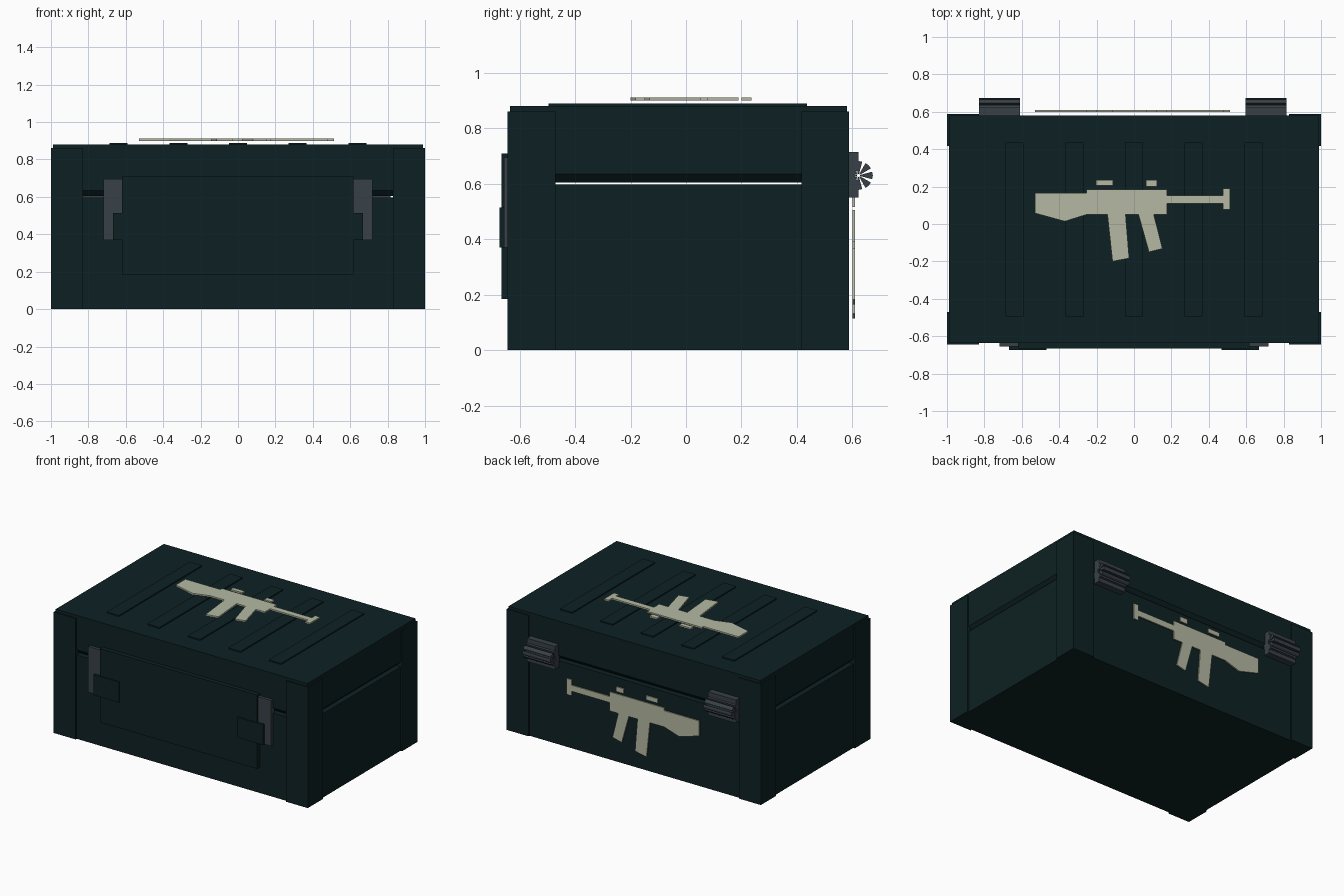
import bpy, bmesh, math

if "Cube" in bpy.data.objects:
    bpy.data.objects.remove(bpy.data.objects["Cube"])


def material(name, r, g, b):
    m = bpy.data.materials.new(name)
    m.diffuse_color = (r, g, b, 1)
    m.use_nodes = True
    m.node_tree.nodes["Principled BSDF"].inputs["Base Color"].default_value = m.diffuse_color
    return m


GREEN = material("dark green paint", 0.0042, 0.0155, 0.0170)
METAL = material("grey metal", 0.040, 0.053, 0.064)
CREAM = material("cream marking", 0.46, 0.485, 0.36)


def finish(name, bm, mat):
    bmesh.ops.recalc_face_normals(bm, faces=bm.faces)
    me = bpy.data.meshes.new(name)
    bm.to_mesh(me)
    bm.free()
    me.materials.append(mat)
    ob = bpy.data.objects.new(name, me)
    bpy.context.collection.objects.link(ob)
    return ob


def box(name, x, y, z, mat):
    bm = bmesh.new()
    bmesh.ops.create_cube(bm, size=1)
    for v in bm.verts:
        for i, (lo, hi) in enumerate((x, y, z)):
            v.co[i] = lo if v.co[i] < 0 else hi
    return finish(name, bm, mat)


def prisms(name, outlines, place, lo, hi, mat):
    """Extrude 2D outlines; place(u, v, depth) maps them to space."""
    bm = bmesh.new()
    for pts in outlines:
        a = [bm.verts.new(place(u, v, lo)) for u, v in pts]
        b = [bm.verts.new(place(u, v, hi)) for u, v in pts]
        bm.faces.new(a)
        bm.faces.new(b[::-1])
        for i in range(len(a)):
            j = (i + 1) % len(a)
            bm.faces.new((a[i], a[j], b[j], b[i]))
    return finish(name, bm, mat)


# Crate body and lid, separated by a thin open seam
box("crate_body", (-0.988, 0.988), (-0.632, 0.576), (0, 0.597), GREEN)
lid = box("lid", (-0.99, 0.99), (-0.635, 0.58), (0.635, 0.88), GREEN)

# Tapered lower lip of the lid
bm = bmesh.new()
rings = []
for z, d in ((0.635, 0), (0.604, 0.03)):
    x, y0, y1 = 0.99 - d, -0.635 + d, 0.58 - d
    rings.append([bm.verts.new(p) for p in
                  ((-x, y0, z), (x, y0, z), (x, y1, z), (-x, y1, z))])
for i in range(4):
    j = (i + 1) % 4
    bm.faces.new((rings[0][i], rings[0][j], rings[1][j], rings[1][i]))
bm.faces.new(rings[1])
finish("lid_lip", bm, GREEN)

# Corner posts
for sx in (-1, 1):
    x = sorted((sx * 0.828, sx * 1.0))
    box("front_corner_post", x, (-0.644, -0.47), (0, 0.86), GREEN)
    box("back_corner_post", x, (0.416, 0.587), (0, 0.86), GREEN)

# Raised ribs on the lid
for i in range(-2, 3):
    box("lid_rib", (i * 0.319 - 0.048, i * 0.319 + 0.048),
        (-0.495, 0.437), (0.875, 0.889), GREEN)

# Front plate with latches and clips
box("front_plate", (-0.62, 0.617), (-0.665, -0.62), (0.185, 0.71), GREEN)
for sx in (-1, 1):
    box("latch", sorted((sx * 0.56, sx * 0.72)), (-0.656, -0.62),
        (0.37, 0.695), METAL)
    box("latch_clip", sorted((sx * 0.467, sx * 0.667)), (-0.673, -0.625),
        (0.37, 0.515), GREEN)

# Hinges: backing plate and a fluted barrel
CY, CZ = 0.622, 0.63
flutes = []
for k in range(8):
    a = math.radians(45 * k)
    flutes.append([(CY + r * math.cos(a + d), CZ + r * math.sin(a + d))
                   for r, d in ((0.006, -0.3), (0.051, -0.27), (0.052, 0),
                                (0.051, 0.27), (0.006, 0.3))])
plate = [(0.57, 0.55), (0.622, 0.55), (0.622, 0.60), (0.608, 0.63),
         (0.622, 0.66), (0.622, 0.715), (0.57, 0.715)]
for cx in (-0.72, 0.706):
    for name, shape in (("hinge_plate", [plate]), ("hinge_barrel", flutes)):
        prisms(name, shape, lambda u, v, d: (d, u, v),
               cx - 0.11, cx + 0.11, METAL)

# Rifle silhouette markings on the lid and the back
rifle = [
    # stock, receiver, barrel and muzzle
    [(-0.53, 0.166), (-0.255, 0.166), (-0.255, 0.185), (0.176, 0.185),
     (0.176, 0.152), (0.475, 0.152), (0.475, 0.19), (0.512, 0.19),
     (0.512, 0.077), (0.475, 0.077), (0.475, 0.109), (0.176, 0.109),
     (0.176, 0.05), (-0.255, 0.05), (-0.37, 0.014), (-0.53, 0.058)],
    # grip and magazine
    [(-0.142, 0.05), (-0.045, 0.05), (-0.026, -0.183), (-0.115, -0.2)],
    [(0.024, 0.05), (0.106, 0.05), (0.152, -0.132), (0.08, -0.15)],
    # sights
    [(-0.203, 0.205), (-0.112, 0.205), (-0.112, 0.236), (-0.203, 0.236)],
    [(0.064, 0.201), (0.122, 0.201), (0.122, 0.236), (0.064, 0.236)],
]
prisms("lid_marking", rifle, lambda u, v, d: (u, v, d), 0.9, 0.911, CREAM)
prisms("back_marking", rifle, lambda u, v, d: (u, d, v + 0.315),
       0.6, 0.61, CREAM)
